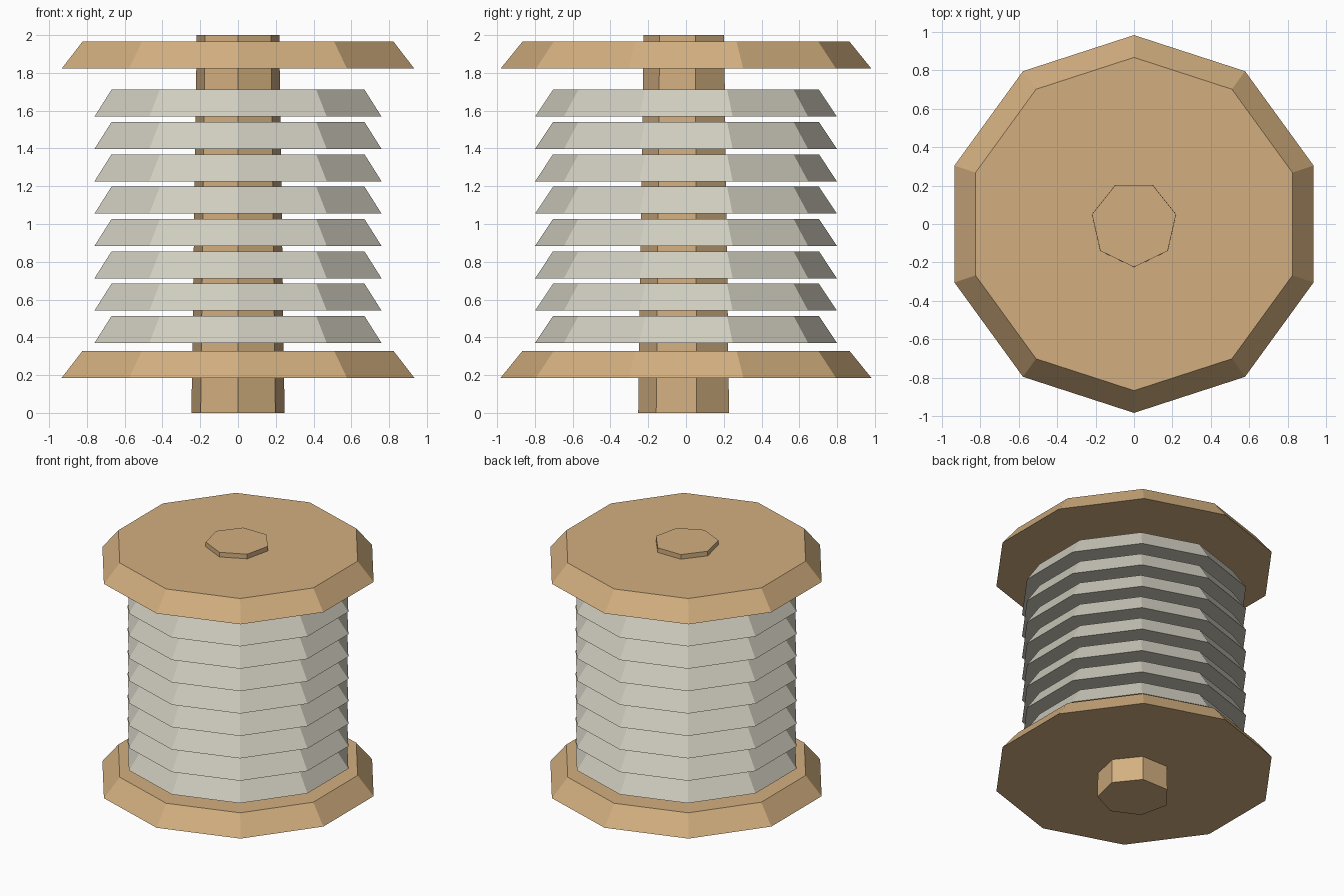
import bpy, bmesh, math

if "Cube" in bpy.data.objects:
    bpy.data.objects.remove(bpy.data.objects["Cube"])


def material(name, rgb):
    m = bpy.data.materials.new(name)
    m.diffuse_color = (*rgb, 1)
    m.use_nodes = True
    m.node_tree.nodes["Principled BSDF"].inputs["Base Color"].default_value = m.diffuse_color
    return m


wood = material("tan_wood", (0.65, 0.43, 0.215))
thread = material("pale_grey_thread", (0.63, 0.61, 0.52))


def frustum(name, sides, z0, z1, r0, r1, mat):
    """Flat-faced tapered prism with one corner pointing at the front."""
    bm = bmesh.new()
    rings = []
    for z, r in ((z0, r0), (z1, r1)):
        ring = []
        for i in range(sides):
            a = -math.pi / 2 + 2 * math.pi * i / sides
            ring.append(bm.verts.new((r * math.cos(a), r * math.sin(a), z)))
        rings.append(ring)
    low, high = rings
    bm.faces.new(low[::-1])
    bm.faces.new(high)
    for i in range(sides):
        j = (i + 1) % sides
        bm.faces.new((low[i], low[j], high[j], high[i]))
    mesh = bpy.data.meshes.new(name)
    bm.to_mesh(mesh)
    bm.free()
    mesh.materials.append(mat)
    ob = bpy.data.objects.new(name, mesh)
    bpy.context.collection.objects.link(ob)
    return ob


# Tapered centre rod
frustum("core_rod", 7, 0, 2, 0.253, 0.224, wood)

# End flanges
frustum("lower_flange", 10, 0.185, 0.328, 0.982, 0.866, wood)
frustum("upper_flange", 10, 1.822, 1.965, 0.982, 0.866, wood)

# Stacked winding rings
for k in range(8):
    z = 0.37 + k * 0.1712
    frustum(f"winding_ring_{k + 1}", 10, z, z + 0.143, 0.799, 0.704, thread)
